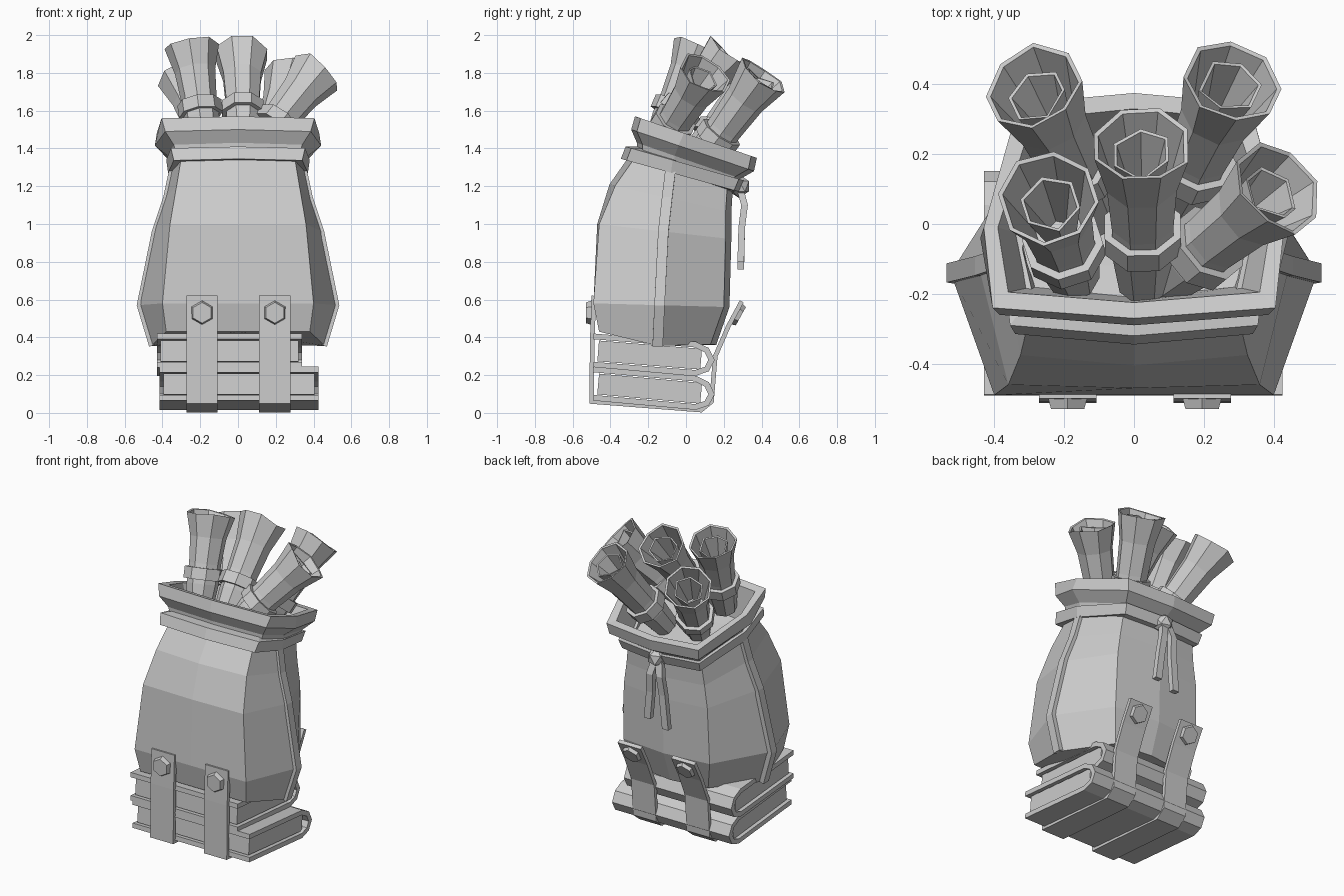
import bpy, bmesh, math, random
from mathutils import Vector

random.seed(4)
if "Cube" in bpy.data.objects:
    bpy.data.objects.remove(bpy.data.objects["Cube"], do_unlink=True)

GREY = (0.6, 0.6, 0.6, 1)
mat = bpy.data.materials.new("plain_grey")
mat.use_nodes = True
mat.diffuse_color = GREY
bsdf = mat.node_tree.nodes["Principled BSDF"]
bsdf.inputs["Base Color"].default_value = GREY
bsdf.inputs["Roughness"].default_value = 0.9


def finish(name, bm):
    bmesh.ops.recalc_face_normals(bm, faces=bm.faces)
    mesh = bpy.data.meshes.new(name)
    bm.to_mesh(mesh)
    bm.free()
    mesh.materials.append(mat)
    obj = bpy.data.objects.new(name, mesh)
    bpy.context.collection.objects.link(obj)
    return obj


def loft(name, rings, closed=False):
    """Skin a list of equal rings; cap the ends, or join last to first."""
    bm = bmesh.new()
    loops = [[bm.verts.new(p) for p in ring] for ring in rings]
    pairs = list(zip(loops, loops[1:]))
    if closed:
        pairs.append((loops[-1], loops[0]))
    else:
        bm.faces.new(loops[0])
        bm.faces.new(loops[-1])
    n = len(loops[0])
    for a, b in pairs:
        for i in range(n):
            j = (i + 1) % n
            bm.faces.new((a[i], a[j], b[j], b[i]))
    return finish(name, bm)


def strip(name, path, width, thick, axis):
    """Flat band of constant width along an axis, following a path."""
    pts = [Vector(p) for p in path]
    axis = Vector(axis)
    dirs = [(b - a).normalized() for a, b in zip(pts, pts[1:])]
    rings = []
    for i, p in enumerate(pts):
        d0, d1 = dirs[max(i - 1, 0)], dirs[min(i, len(dirs) - 1)]
        n0, n = d0.cross(axis), (d0 + d1).cross(axis).normalized()
        n *= thick / 2 / max(0.6, n.dot(n0.normalized()))
        w = axis * width / 2
        rings.append([p - w - n, p + w - n, p + w + n, p - w + n])
    return loft(name, rings)


def sack_ring(wf, ws, wb, yf, ys, yb, zf, zb, bulge=0.03, sag=0.0):
    """Eight-point section: front, side seams and back, sloping front to back."""
    half = [(wf, yf + bulge), (ws, ys), (wb, yb - 0.03)]
    pts = [(0, yf)] + half + [(0, yb)] + [(-x, y) for x, y in reversed(half)]
    out = []
    for x, y in pts:
        z = zf + (zb - zf) * (y - yf) / (yb - yf)
        out.append(Vector((x, y, z - (sag if y == ys else 0))))
    return out


# Sack body
body = [
    sack_ring(.38, .46, .25, -.46, -.15, .16, .43, .36, 0, .04),
    sack_ring(.40, .525, .31, -.49, -.14, .23, .58, .56, 0),
    sack_ring(.36, .445, .30, -.47, -.12, .24, 1.0, .92, .01),
    sack_ring(.325, .385, .28, -.405, -.10, .24, 1.21, 1.06),
    sack_ring(.30, .35, .26, -.30, -.08, .25, 1.36, 1.22),
]
loft("sack_body", body)

# Tied band under the neck
loft("neck_band", [
    sack_ring(.27, .32, .24, -.25, -.08, .23, 1.33, 1.17),
    sack_ring(.34, .37, .28, -.345, -.08, .285, 1.345, 1.17),
    sack_ring(.355, .38, .29, -.32, -.07, .31, 1.41, 1.23),
    sack_ring(.29, .32, .24, -.23, -.07, .24, 1.41, 1.23),
], closed=True)

# Flared mouth with a hollow inside
loft("sack_mouth", [
    sack_ring(.32, .35, .26, -.26, -.06, .26, 1.36, 1.19),
    sack_ring(.34, .37, .28, -.26, -.06, .29, 1.43, 1.24),
    sack_ring(.385, .44, .32, -.29, -.04, .36, 1.50, 1.28),
    sack_ring(.405, .43, .33, -.27, -.01, .375, 1.57, 1.35),
    sack_ring(.36, .39, .29, -.225, -.01, .33, 1.555, 1.36),
    sack_ring(.29, .32, .23, -.21, -.03, .24, 1.34, 1.17),
])

# Side seam straps
for s, side in ((1, "left"), (-1, "right")):
    seam = [(s * (r[2].x - .004), r[2].y, r[2].z) for r in body]
    strip(side + "_seam", seam, .055, .03, (0, 1, 0))


# Books: folded cover around a page block
def book(name, cx, width, z, slope):
    def at(y, h):
        return (cx, y, z + h - slope * (y + .49))
    cover = [(-.49, 0), (.05, 0), (.11, .025), (.135, .075), (.11, .125),
             (.05, .15), (-.49, .15)]
    strip(name + "_cover", [at(y, h) for y, h in cover], width, .03, (1, 0, 0))
    strip(name + "_pages", [at(-.465, .075), at(.08, .075)], width - .04, .11, (1, 0, 0))


book("lower_book", .005, .84, .08, .09)
book("upper_book", -.045, .77, .255, .08)


def button(name, loc, normal):
    bm = bmesh.new()
    bmesh.ops.create_cone(bm, cap_ends=True, segments=6, radius1=.066, radius2=.055, depth=.035)
    obj = finish(name, bm)
    obj.location = loc
    obj.rotation_euler = Vector(normal).to_track_quat('Z', 'Y').to_euler()


# Book straps and hexagonal buttons
strap = [(-.487, .62), (-.496, .4), (-.50, .06), (.08, .015), (.135, .06),
         (.155, .3), (.225, .46), (.295, .59)]
for x, side in ((.195, "left"), (-.19, "right")):
    strip(side + "_strap", [(x, y, z) for y, z in strap], .165, .024, (1, 0, 0))
    button(side + "_front_button", (x, -.512, .53), (0, -1, 0))
    button(side + "_back_button", (x, .275, .52), (0, .87, -.48))

# Knot and hanging cord ends
bm = bmesh.new()
bmesh.ops.create_icosphere(bm, subdivisions=1, radius=.062)
knot = finish("cord_knot", bm)
knot.location = (.01, .28, 1.2)
for s, end in ((1, .80), (-1, .76)):
    strip("cord_end", [(s * .01, .28, 1.21), (s * .035, .31, 1.1),
                       (s * .045, .295, .98), (s * .065, .29, end)], .045, .035, (1, 0, 0))


# Rolled scrolls, each with a tie
def lathe(name, origin, axis, profile, sides=8, jitter=0.0, closed=False):
    """Turn a profile about an axis; ragged along its far end."""
    rot = axis.to_track_quat('Z', 'Y')
    top = max(t for r, t in profile)
    rag = [random.uniform(-jitter, jitter) for i in range(sides)]
    rings = []
    for r, t in profile:
        ring = []
        for i, d in enumerate(rag):
            a = math.tau * (i + .5) / sides
            h = t + (d if t > top - .03 else 0)
            ring.append(origin + rot @ Vector((r * math.cos(a), r * math.sin(a), h)))
        rings.append(ring)
    return loft(name, rings, closed)


scrolls = [
    ((-.20, -.065, 1.61), (-.245, .075, 1.94)),
    ((.025, -.03, 1.60), (.02, .225, 1.90)),
    ((.20, -.07, 1.53), (.415, .105, 1.80)),
    ((.17, .17, 1.46), (.285, .41, 1.79)),
    ((-.17, .15, 1.47), (-.29, .395, 1.78)),
]
for tie, tip in scrolls:
    tie, tip = Vector(tie), Vector(tip)
    axis = (tip - tie).normalized()
    length = (tip - tie).length
    lathe("scroll", tie, axis, [
        (.075, -.22), (.095, -.06), (.095, .06), (.108, length * .6),
        (.145, length), (.132, length - .003), (.07, length - .26)], jitter=.016)
    lathe("scroll_core", tie, axis, [
        (.05, length - .25), (.09, length - .035), (.08, length - .037),
        (.03, length - .24)], 6, .02)
    lathe("scroll_tie", tie, axis, [
        (.085, -.035), (.118, -.035), (.118, .035), (.085, .035)], closed=True)
